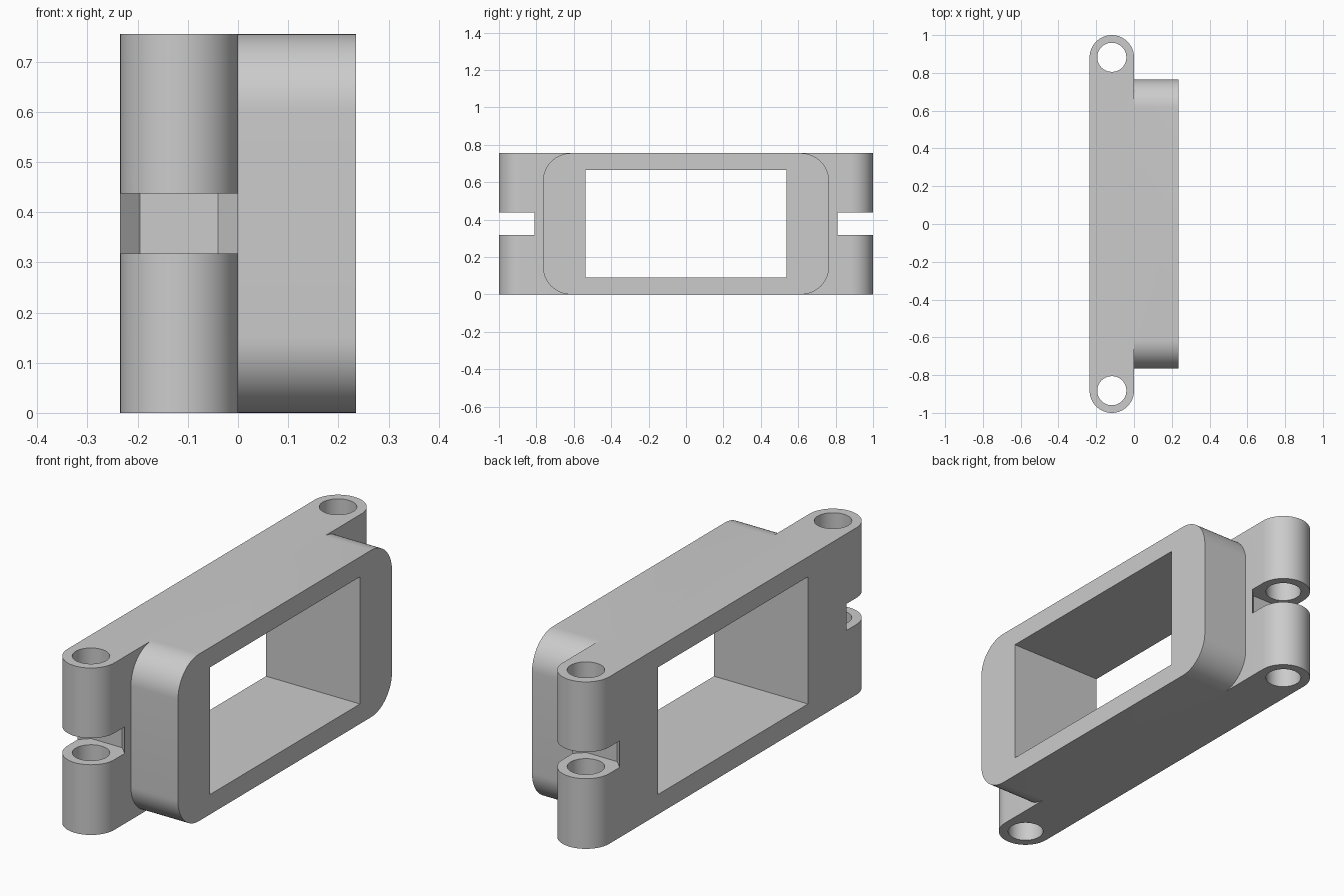
import bpy, bmesh
from math import radians, cos, sin
from mathutils import Vector

cube = bpy.data.objects.get("Cube")
if cube:
    bpy.data.objects.remove(cube, do_unlink=True)

HEIGHT, DEPTH = 0.755, 0.235
MID_Z = HEIGHT / 2
POST_R = DEPTH / 2          # rounded ends of the back plate
POST_Y = 1 - POST_R
PIN_R = 0.077

grey = bpy.data.materials.new("light grey")
grey.use_nodes = True
grey.diffuse_color = (0.6, 0.6, 0.6, 1)
grey.node_tree.nodes["Principled BSDF"].inputs["Base Color"].default_value = (0.6, 0.6, 0.6, 1)


def arc(cx, cy, r, start, end, steps):
    """Points along an arc, angles in degrees."""
    angles = [radians(start + (end - start) * i / steps) for i in range(steps + 1)]
    return [(cx + r * cos(a), cy + r * sin(a)) for a in angles]


def prism(name, outline, axis, low, high):
    """Extrude a 2D outline along z (outline in x, y) or x (outline in y, z)."""
    bm = bmesh.new()
    place = (lambda u, v: (u, v, low)) if axis == "z" else (lambda u, v: (low, u, v))
    face = bm.faces.new([bm.verts.new(place(u, v)) for u, v in outline])
    grown = bmesh.ops.extrude_face_region(bm, geom=[face])
    step = Vector((0, 0, high - low)) if axis == "z" else Vector((high - low, 0, 0))
    moved = [g for g in grown["geom"] if isinstance(g, bmesh.types.BMVert)]
    bmesh.ops.translate(bm, verts=moved, vec=step)
    bmesh.ops.recalc_face_normals(bm, faces=bm.faces)
    mesh = bpy.data.meshes.new(name)
    bm.to_mesh(mesh)
    bm.free()
    mesh.materials.append(grey)
    obj = bpy.data.objects.new(name, mesh)
    bpy.context.collection.objects.link(obj)
    return obj


def combine(target, other, operation):
    """Apply a boolean and discard the helper."""
    mod = target.modifiers.new(operation.lower(), "BOOLEAN")
    mod.operation, mod.solver, mod.object = operation, "EXACT", other
    bpy.context.view_layer.objects.active = target
    bpy.ops.object.modifier_apply(modifier=mod.name)
    bpy.data.objects.remove(other, do_unlink=True)


# Back plate with rounded hinge posts at both ends
plate = (arc(-POST_R, POST_Y, POST_R, 0, 180, 32)
         + arc(-POST_R, -POST_Y, POST_R, 180, 360, 32))
bracket = prism("hinged_frame", plate, "z", 0, HEIGHT)

# Raised rounded collar on the +x side, overlapping slightly into the plate
R, HALF = 0.15, 0.765
collar = []
for i, (sy, z) in enumerate([(1, HEIGHT - R), (-1, HEIGHT - R), (-1, R), (1, R)]):
    collar += arc(sy * (HALF - R), z, R, i * 90, i * 90 + 90, 16)
combine(bracket, prism("collar", collar, "x", -0.1, DEPTH), "UNION")

# Rectangular window through both
window = [(-0.536, 0.09), (0.536, 0.09), (0.536, 0.665), (-0.536, 0.665)]
combine(bracket, prism("window_cutter", window, "x", -1, 1), "DIFFERENCE")

# Pin holes and hinge notches at each end
for s in (-1, 1):
    hole = arc(-POST_R, s * POST_Y, PIN_R, 0, 360, 48)[:-1]
    combine(bracket, prism("pin_cutter", hole, "z", -0.1, HEIGHT + 0.1), "DIFFERENCE")
    # notch floor is flat in the middle and flares outward at the sides
    notch = [(-0.195, 0.77), (-0.04, 0.77), (0, 0.81), (0.05, 0.86), (0.05, 1.1),
             (-0.285, 1.1), (-0.285, 0.86), (-0.235, 0.81)]
    notch = [(x, s * y) for x, y in notch]
    combine(bracket, prism("notch_cutter", notch, "z", MID_Z - 0.06, MID_Z + 0.06), "DIFFERENCE")

bpy.ops.object.select_all(action="DESELECT")
bracket.select_set(True)
bpy.context.view_layer.objects.active = bracket
bpy.ops.object.shade_smooth_by_angle(angle=radians(30))
